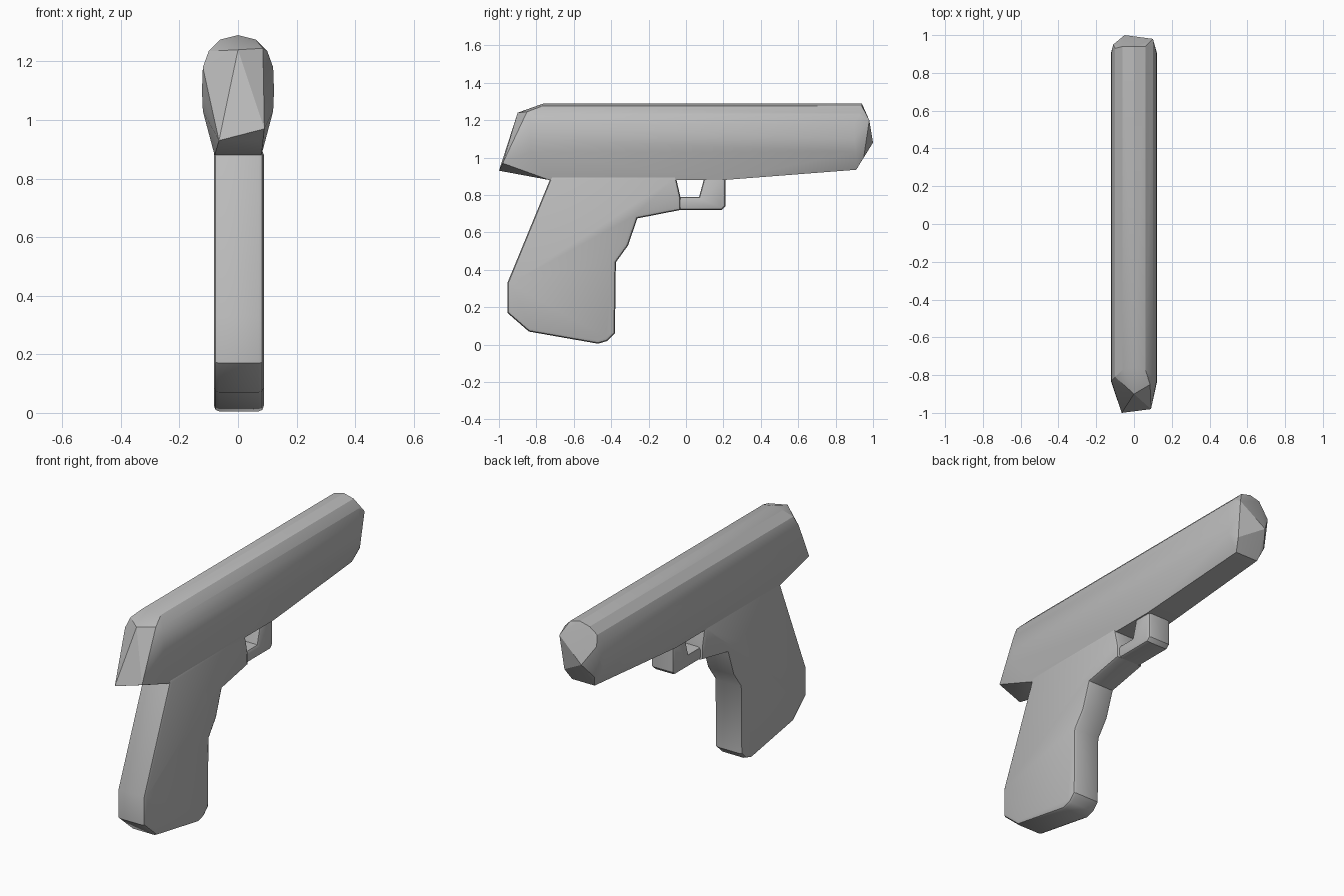
import bpy, bmesh, math

cube = bpy.data.objects.get("Cube")
if cube:
    bpy.data.objects.remove(cube, do_unlink=True)

grey = bpy.data.materials.new("mid grey")
grey.use_nodes = True
colour = (0.5, 0.5, 0.5, 1)
grey.diffuse_color = colour
grey.node_tree.nodes["Principled BSDF"].inputs["Base Color"].default_value = colour


def finish(name, bm, angle):
    """Turn a bmesh into a shaded object."""
    bmesh.ops.recalc_face_normals(bm, faces=bm.faces)
    mesh = bpy.data.meshes.new(name)
    bm.to_mesh(mesh)
    bm.free()
    mesh.materials.append(grey)
    obj = bpy.data.objects.new(name, mesh)
    bpy.context.collection.objects.link(obj)
    bpy.ops.object.select_all(action='DESELECT')
    obj.select_set(True)
    bpy.context.view_layer.objects.active = obj
    bpy.ops.object.shade_smooth_by_angle(angle=math.radians(angle))
    return obj


def hull(name, points, angle=25):
    """Faceted convex body through the given points."""
    bm = bmesh.new()
    verts = [bm.verts.new(p) for p in points]
    result = bmesh.ops.convex_hull(bm, input=verts)
    loose = set(result["geom_interior"]) | set(result["geom_unused"])
    bmesh.ops.delete(bm, geom=[v for v in loose if isinstance(v, bmesh.types.BMVert)],
                     context='VERTS')
    bmesh.ops.dissolve_limit(bm, angle_limit=0.01, verts=bm.verts, edges=bm.edges)
    return finish(name, bm, angle)


def plate(name, outline, x0, x1, chamfer):
    """Side outline (y, z) given thickness along x, with chamfered rims."""
    bm = bmesh.new()
    face = bm.faces.new([bm.verts.new((x0, y, z)) for y, z in outline])
    out = bmesh.ops.extrude_face_region(bm, geom=[face])["geom"]
    far = [g for g in out if isinstance(g, bmesh.types.BMVert)]
    bmesh.ops.translate(bm, verts=far, vec=(x1 - x0, 0, 0))
    rims = [e for e in bm.edges if abs(e.verts[0].co.x - e.verts[1].co.x) < 1e-4]
    bmesh.ops.bevel(bm, geom=rims, offset=chamfer, segments=2, profile=0.5,
                    affect='EDGES', clamp_overlap=True)
    return finish(name, bm, 35)


# Long upper body: (half width, height, front y, back y) for each ridge
ridges = [
    (0.0, 1.29, -0.76, 0.94),
    (0.06, 1.275, -0.77, 0.94),
    (0.10, 1.235, -0.81, 0.93),
    (0.12, 1.18, -0.83, 0.90),
    (0.123, 1.10, -0.83, 0.90),
    (0.12, 1.03, -0.83, 0.91),
    (0.08, 0.88, -0.73, 0.20),
    (0.07, 0.935, -0.90, 0.91),
]
points = [(side * x, y, z) for x, z, front, back in ridges
          for side in (-1, 1) for y in (front, back)]
# Sloped front wedge
points += [(-0.065, -1.0, 0.93), (0.09, -0.98, 0.97), (0, -0.9, 1.24), (0.085, -0.85, 1.245)]
# Blunt faceted rear
points += [(-0.05, 1.0, 1.08), (0.10, 0.98, 1.20), (-0.11, 0.95, 1.18),
           (0.09, 0.95, 1.0), (-0.09, 0.94, 1.0)]
hull("upper_body", points)

# Handle with the bridge leading to the guard
plate("handle", [
    (-0.72, 0.90), (-0.955, 0.33), (-0.955, 0.17), (-0.84, 0.07),
    (-0.47, 0.005), (-0.42, 0.02), (-0.38, 0.06), (-0.375, 0.44),
    (-0.31, 0.53), (-0.26, 0.675), (-0.03, 0.72), (-0.03, 0.79), (-0.055, 0.90),
], -0.082, 0.088, 0.018)

# L-shaped guard
plate("guard", [
    (-0.08, 0.72), (0.19, 0.72), (0.21, 0.74), (0.21, 0.90),
    (0.10, 0.90), (0.07, 0.79), (-0.08, 0.79),
], -0.068, 0.072, 0.015)
